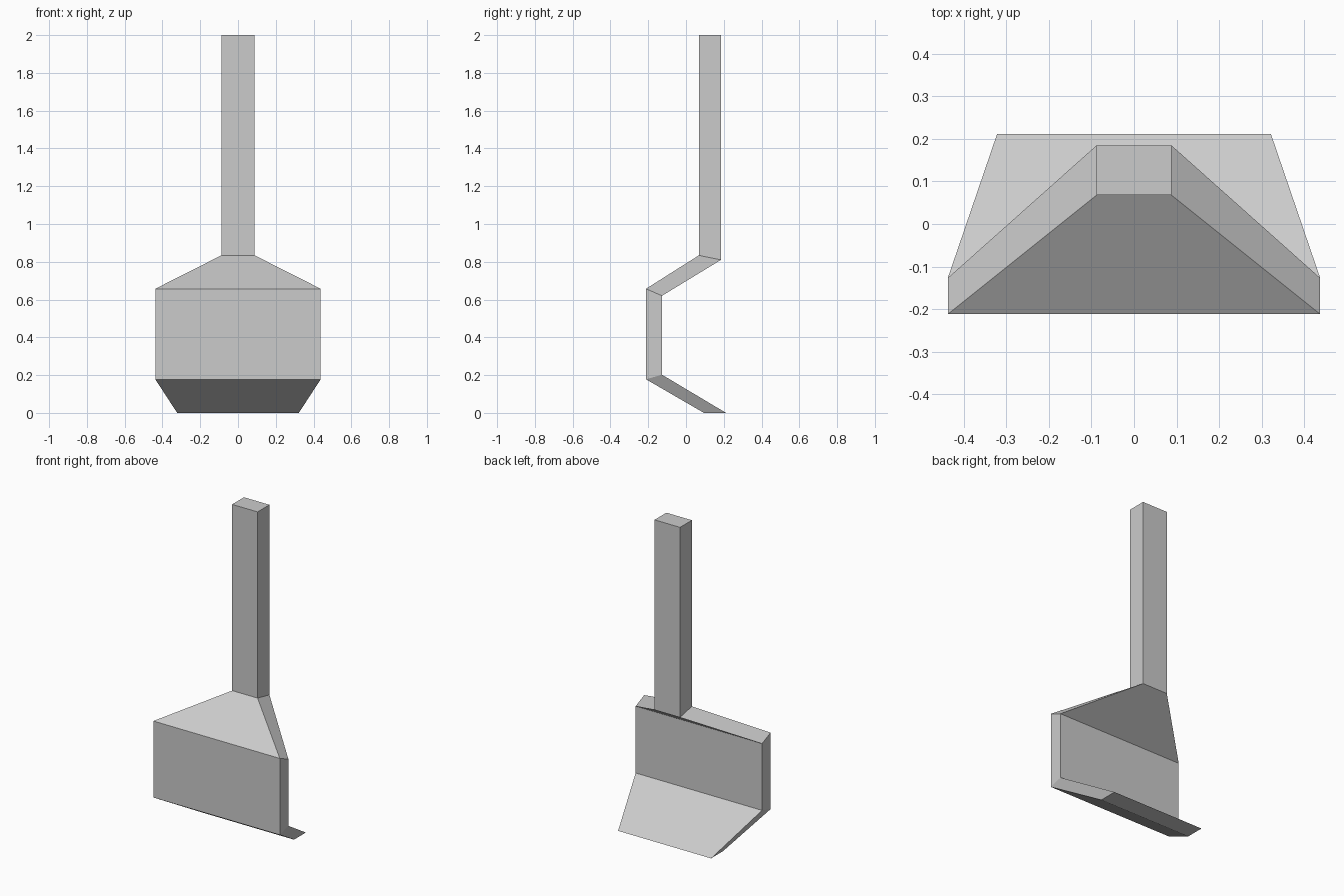
import bpy
import bmesh

cube = bpy.data.objects.get("Cube")
if cube:
    bpy.data.objects.remove(cube, do_unlink=True)

# One flat grey metal
metal = bpy.data.materials.new("grey_metal")
metal.use_nodes = True
grey = (0.6, 0.6, 0.6, 1.0)
metal.diffuse_color = grey
metal.node_tree.nodes["Principled BSDF"].inputs["Base Color"].default_value = grey

# Sections along the bent bar: half width, front (y, z), back (y, z)
sections = [
    (0.322, (0.095, 0.0), (0.212, 0.0)),       # blade tip
    (0.438, (-0.212, 0.178), (-0.127, 0.202)),  # lower bend
    (0.438, (-0.212, 0.657), (-0.127, 0.62)),   # upper bend
    (0.088, (0.068, 0.834), (0.185, 0.81)),     # shoulder
    (0.088, (0.068, 2.0), (0.185, 2.0)),        # handle top
]

# Loft rectangular rings through the sections and cap both ends
bm = bmesh.new()
rings = []
for half, front, back in sections:
    corners = [(-half, *front), (half, *front), (half, *back), (-half, *back)]
    rings.append([bm.verts.new(c) for c in corners])
for low, high in zip(rings, rings[1:]):
    for i in range(4):
        j = (i + 1) % 4
        bm.faces.new((low[i], low[j], high[j], high[i]))
bm.faces.new(rings[0][::-1])
bm.faces.new(rings[-1])
bmesh.ops.recalc_face_normals(bm, faces=bm.faces)

mesh = bpy.data.meshes.new("bent_blade_and_handle")
bm.to_mesh(mesh)
bm.free()
mesh.materials.append(metal)
tool = bpy.data.objects.new("bent_blade_and_handle", mesh)
bpy.context.collection.objects.link(tool)
